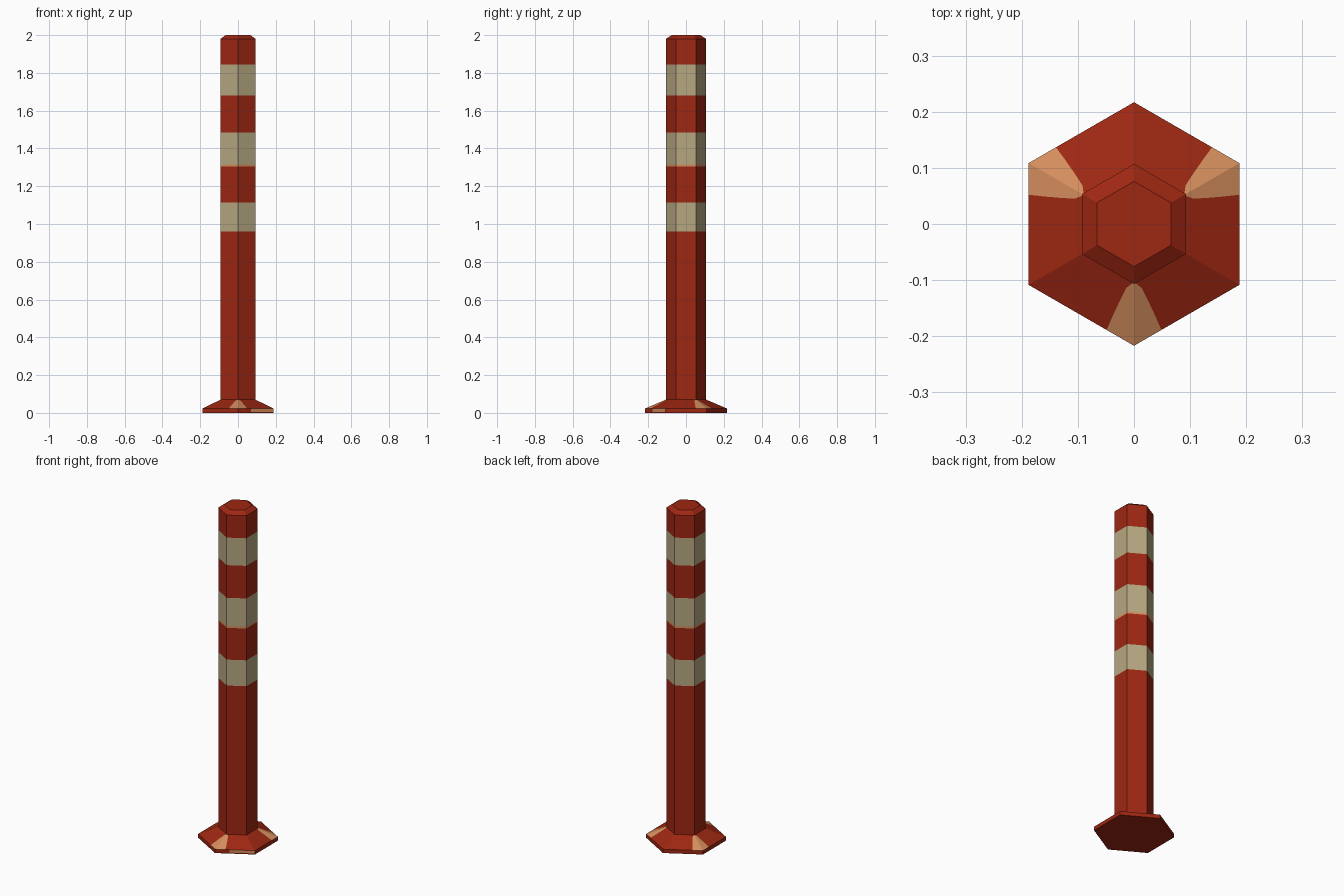
import bpy, bmesh, math
from mathutils import Vector

if "Cube" in bpy.data.objects:
    bpy.data.objects.remove(bpy.data.objects["Cube"])


def material(name, color):
    m = bpy.data.materials.new(name)
    m.diffuse_color = (*color, 1)
    m.use_nodes = True
    m.node_tree.nodes["Principled BSDF"].inputs["Base Color"].default_value = m.diffuse_color
    return m


MATS = [material("red", (0.34, 0.020, 0.006)),
        material("beige", (0.47, 0.39, 0.22)),
        material("worn_tan", (0.66, 0.27, 0.11))]
RED, BEIGE, TAN = 0, 1, 2


def corner(k, r, z):
    a = math.radians(30 + 60 * k)
    return Vector((r * math.cos(a), r * math.sin(a), z))


def ring(bm, r, z, splits=()):
    """Hexagon of vertices, each side also split at the given fractions."""
    return [bm.verts.new(corner(k, r, z).lerp(corner(k + 1, r, z), t))
            for k in range(6) for t in (0, *splits)]


def bridge(bm, low, high, rule):
    n = len(low)
    for i in range(n):
        j = (i + 1) % n
        f = bm.faces.new((low[i], low[j], high[j], high[i]))
        f.material_index = rule(i)


def finish(bm, name):
    me = bpy.data.meshes.new(name)
    bm.normal_update()
    bm.to_mesh(me)
    bm.free()
    for m in MATS:
        me.materials.append(m)
    ob = bpy.data.objects.new(name, me)
    bpy.context.collection.objects.link(ob)
    return ob


# Post: hexagonal column with coloured bands and a chamfered top
bm = bmesh.new()
R = 0.107
bands = [(0.07, RED), (0.96, BEIGE), (1.115, RED), (1.305, TAN), (1.316, BEIGE),
         (1.485, RED), (1.68, BEIGE), (1.845, RED), (1.98, RED)]
rings = [ring(bm, R, z) for z, _ in bands] + [ring(bm, 0.076, 2.0)]
for (z, c), a, b in zip(bands, rings, rings[1:]):
    bridge(bm, a, b, lambda i, c=c: c)
bm.faces.new(rings[-1])
finish(bm, "striped_post")

# Base skirt: sloping hexagon, worn patches on every other corner
bm = bmesh.new()
ZR = 0.023
skirt = []
for r, t in ((0.217, 0.26), (0.185, 0.235), (0.15, 0.19), (0.122, 0.13), (R, 0.03)):
    z = ZR + (0.217 - r) / (0.217 - R) * (0.07 - ZR)
    skirt.append(ring(bm, r, z, (t, 1 - t)))


def patch_rule(i):
    side, part = divmod(i, 3)
    near = {0: side, 1: None, 2: side + 1}[part]
    return TAN if near is not None and near % 2 == 0 else RED


for a, b in zip(skirt, skirt[1:]):
    bridge(bm, a, b, patch_rule)
finish(bm, "base_skirt")

# Base rim: low vertical edge with one worn strip, closed underneath
bm = bmesh.new()
rim = [ring(bm, 0.217, z, (0.36, 0.64)) for z in (0, 0.006, ZR)]
bridge(bm, rim[0], rim[1], lambda i: RED)
bridge(bm, rim[1], rim[2], lambda i: TAN if i in (13, 14) else RED)
bm.faces.new(rim[0][::-1])
finish(bm, "base_rim")
